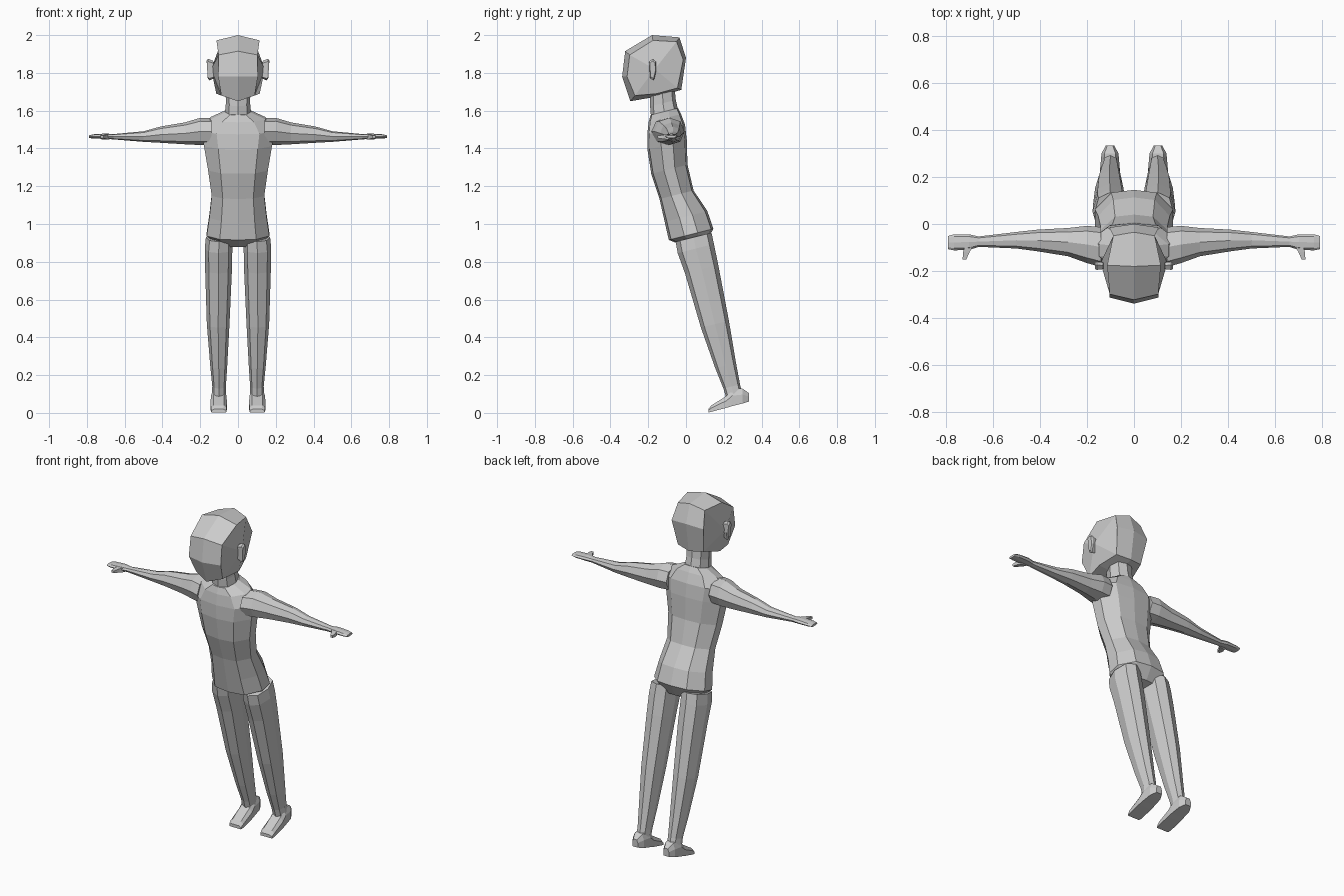
import bpy, bmesh, math
from mathutils import Vector

LEAN = 0.25  # rise of each body ring toward the back, as the body leans forward

grey = bpy.data.materials.new("plain grey")
grey.diffuse_color = (0.6, 0.6, 0.6, 1)

# Half outline (front to back) of the broad ten-sided torso section
BROAD = [(0, -1), (.58, -.9), (1, -.3), (1, .3), (.58, .9), (0, 1)]
WIDE = BROAD + [(-x, y) for x, y in BROAD[-2:0:-1]]
OCT = [(0, -1), (.72, -.75), (1, 0), (.72, .75), (0, 1), (-.72, .75), (-1, 0), (-.72, -.75)]


def finish(bm, name):
    bmesh.ops.recalc_face_normals(bm, faces=bm.faces)
    mesh = bpy.data.meshes.new(name)
    bm.to_mesh(mesh)
    bm.free()
    mesh.materials.append(grey)
    ob = bpy.data.objects.new(name, mesh)
    bpy.context.collection.objects.link(ob)
    return ob


def loft(name, rings, tips=(None, None)):
    """Skin a list of equal rings, closing each end flat or to a tip point."""
    bm = bmesh.new()
    loops = [[bm.verts.new(p) for p in ring] for ring in rings]
    n = len(loops[0])
    for a, b in zip(loops, loops[1:]):
        for i in range(n):
            j = (i + 1) % n
            bm.faces.new((a[i], a[j], b[j], b[i]))
    for loop, tip in ((loops[0], tips[0]), (loops[-1], tips[1])):
        if tip is None:
            bm.faces.new(loop)
        else:
            t = bm.verts.new(tip)
            # quads around the tip, meeting at every second ring point
            for i in range(1, n, 2):
                bm.faces.new((loop[i - 1], loop[i], loop[(i + 1) % n], t))
    return finish(bm, name)


def body_ring(shape, cx, cy, cz, hx, hy):
    return [(cx + hx * x, cy + hy * y, cz + LEAN * hy * y) for x, y in shape]


# Torso from crotch to neck base: centre y, z, half width, half depth
torso = [(.055, .89, .10, .05), (.027, .945, .166, .118), (0, 1.04, .152, .113),
         (-.05, 1.155, .139, .09), (-.088, 1.29, .158, .096), (-.1, 1.42, .18, .104),
         (-.105, 1.5, .195, .1), (-.112, 1.56, .145, .086), (-.115, 1.595, .07, .073)]
loft("torso", [body_ring(WIDE, 0, *r) for r in torso])

# Neck
neck = [(-.113, 1.58, .07, .072), (-.122, 1.64, .064, .068), (-.125, 1.71, .066, .064)]
loft("neck", [body_ring(OCT, 0, *r) for r in neck])

# Head: a middle profile, a narrower one on each side, and a cheek point
middle = [(-.322, 1.915), (-.18, 2.0), (-.035, 1.988), (0, 1.88),
          (-.025, 1.71), (-.15, 1.675), (-.295, 1.65), (-.338, 1.78)]
side = [(.103, -.298, 1.895), (.114, -.175, 1.972), (.088, -.05, 1.965), (.105, -.015, 1.87),
        (.085, -.045, 1.72), (.115, -.155, 1.69), (.088, -.27, 1.68), (.105, -.312, 1.78)]
loft("head",
     [[(-x, y, z) for x, y, z in side], [(0, y, z) for y, z in middle], side],
     ((-.142, -.165, 1.82), (.142, -.165, 1.82)))

# Leg rings: centre x, centre y, z, half width, half depth
leg = [(.1, .04, .93, .07, .095), (.103, .052, .87, .073, .096), (.103, .083, .76, .071, .088),
       (.105, .153, .47, .06, .074), (.102, .21, .25, .045, .055), (.1, .242, .14, .036, .044),
       (.102, .255, .09, .038, .042)]
# Arm rings: x, centre y, centre z, half depth, half height
arm = [(.14, -.098, 1.49, .085, .07), (.2, -.087, 1.49, .079, .072), (.28, -.077, 1.48, .06, .058),
       (.41, -.07, 1.473, .046, .043), (.5, -.069, 1.463, .035, .028),
       (.66, -.075, 1.462, .022, .014), (.7, -.077, 1.465, .033, .014),
       (.765, -.078, 1.464, .034, .011), (.79, -.079, 1.462, .028, .007)]
# Foot sections: y, half width, sole z, top z
foot = [(.118, .038, .002, .02), (.135, .042, .006, .04), (.215, .043, .027, .09),
        (.245, .041, .036, .128), (.3, .036, .05, .128), (.333, .018, .06, .105)]
# Ear outline: y, z
ear = [(-.19, 1.77), (-.17, 1.76), (-.158, 1.81), (-.16, 1.86), (-.175, 1.875), (-.195, 1.86)]

for s, label in ((1, "left"), (-1, "right")):
    loft(label + "_leg", [body_ring(OCT, s * cx, *r) for cx, *r in leg])

    loft(label + "_foot", [[(s * (.102 + k * h), y, z) for k, z in
                            ((-1, lo), (1, lo), (1, lo * .4 + hi * .6), (.65, hi),
                             (-.65, hi), (-1, lo * .4 + hi * .6))]
                           for y, h, lo, hi in foot])

    loft(label + "_arm", [[(s * x, cy + hy * a, cz + hz * b) for a, b in OCT]
                          for x, cy, cz, hy, hz in arm])

    # Thumb: a small tapering peg pointing forward from the hand
    loft(label + "_thumb", [[(s * (x + r * a), y, 1.461 + r * .8 * b)
                             for a, b in ((-1, -1), (1, -1), (1, 1), (-1, 1))]
                            for x, y, r in ((.698, -.09, .018), (.712, -.118, .014),
                                            (.72, -.15, .008))])

    # Ear: a thin plate flaring out from the side of the head
    loft(label + "_ear", [[(s * (x + .006 * (z - 1.76) / .11), -.177 + k * (y + .177),
                            1.818 + k * (z - 1.818)) for y, z in ear]
                          for x, k in ((.125, .8), (.152, 1), (.16, .8))])
